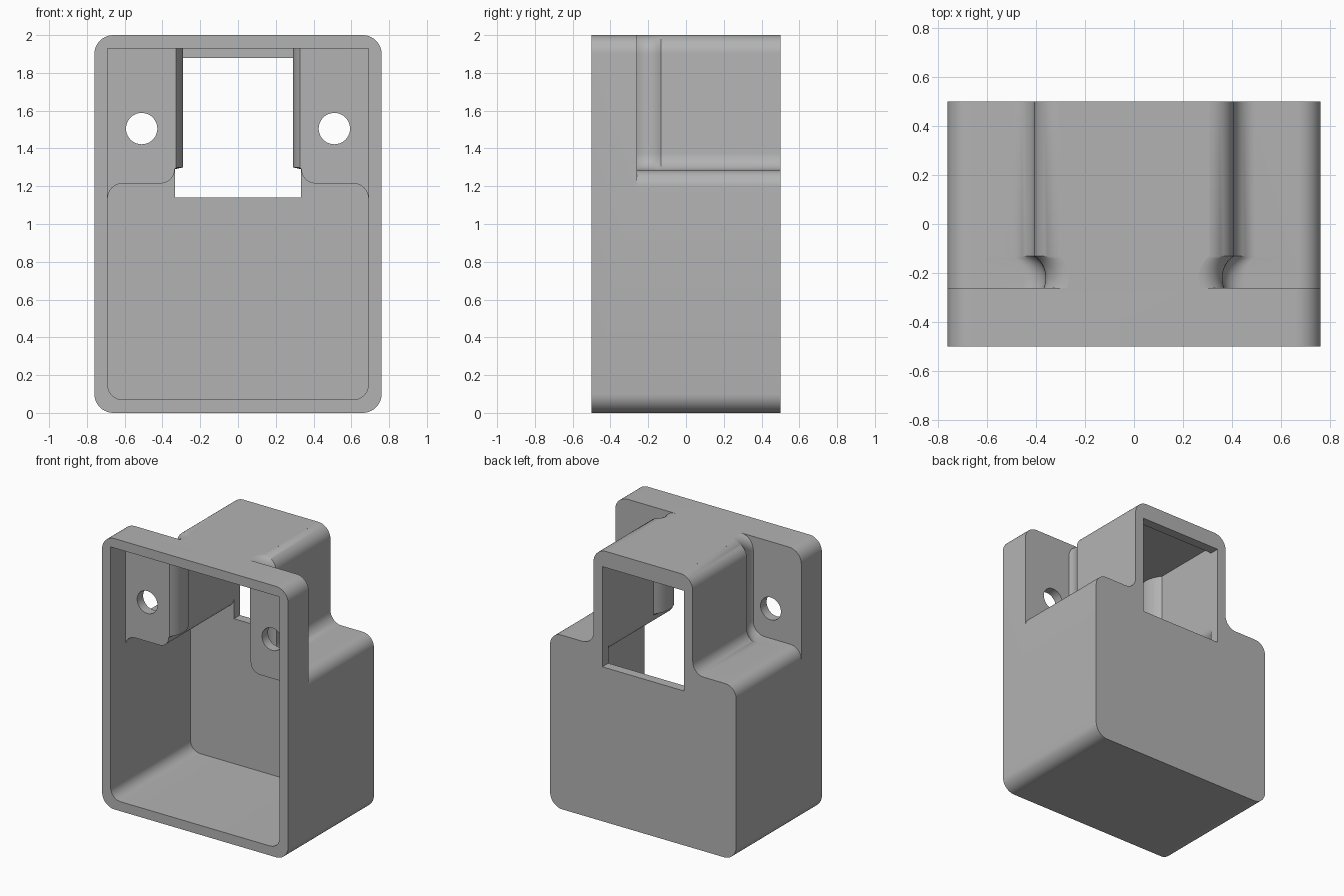
import bpy, bmesh
from math import sin, cos, pi, sqrt, radians

cube = bpy.data.objects.get("Cube")
if cube:
    bpy.data.objects.remove(cube, do_unlink=True)

plastic = bpy.data.materials.new("grey_plastic")
plastic.use_nodes = True
colour = (0.45, 0.45, 0.45, 1)
plastic.diffuse_color = colour
plastic.node_tree.nodes["Principled BSDF"].inputs["Base Color"].default_value = colour


def arc(cx, cz, r, start, end, n=10):
    """Points of a circular arc, angles in degrees."""
    angles = [radians(start + (end - start) * i / n) for i in range(n + 1)]
    return [(cx + r * cos(a), cz + r * sin(a)) for a in angles]


def loft(name, sections, mirrored=False):
    """Solid through (y, xz profile) sections, optionally repeated on the -x side."""
    bm = bmesh.new()
    for side in ((1, -1) if mirrored else (1,)):
        rings = [[bm.verts.new((side * x, y, z)) for x, z in prof] for y, prof in sections]
        for a, b in zip(rings, rings[1:]):
            for i in range(len(a)):
                j = (i + 1) % len(a)
                bm.faces.new((a[i], a[j], b[j], b[i]))
        bm.faces.new(rings[0])
        bm.faces.new(rings[-1])
    bmesh.ops.recalc_face_normals(bm, faces=bm.faces)
    mesh = bpy.data.meshes.new(name)
    bm.to_mesh(mesh)
    bm.free()
    mesh.materials.append(plastic)
    obj = bpy.data.objects.new(name, mesh)
    bpy.context.collection.objects.link(obj)
    return obj


def cut(target, cutter):
    """Subtract the cutter, bake the result and discard the cutter."""
    cutter.hide_render = True
    mod = target.modifiers.new("cut", "BOOLEAN")
    mod.operation = "DIFFERENCE"
    mod.solver = "EXACT"
    mod.object = cutter
    bpy.context.view_layer.update()
    graph = bpy.context.evaluated_depsgraph_get()
    baked = bpy.data.meshes.new_from_object(target.evaluated_get(graph))
    target.modifiers.clear()
    target.data = baked
    bpy.data.objects.remove(cutter, do_unlink=True)


def rounded_box(name, w, z0, z1, r_low, r_high, y0, y1):
    prof = arc(w - r_low, z0 + r_low, r_low, -90, 0)
    prof += arc(w - r_high, z1 - r_high, r_high, 0, 90) if r_high else [(w, z1)]
    prof += [(-x, z) for x, z in reversed(prof)]
    return loft(name, [(y0, prof), (y1, prof)])


def neck_widths(y_start, y_end, r, wide):
    """(y, half width) of the neck, pinched round the screw beside it."""
    cx, cy = 0.47, -0.22
    y_wide = cy + sqrt(r * r - (cx - wide) ** 2)
    ys = [y_start + (y_wide - y_start) * i / 14 for i in range(15)]
    rows = [(y, cx - sqrt(r * r - (y - cy) ** 2)) for y in ys]
    return rows + [(y_end, wide)]


def outer_recess(w):
    return ([(w - 0.12, 2.1)] + arc(w - 0.1, 1.9, 0.1, 88, 0)
            + arc(w + 0.09, 1.375, 0.09, 180, 270)
            + arc(0.67, 1.195, 0.09, 90, 0) + [(0.9, 1.19), (0.9, 2.1)])


def inner_shoulder(w):
    return ([(w, 2.1), (w, 1.3)] + arc(0.41, 1.29, 0.075, 180, 270)
            + arc(0.61, 1.135, 0.08, 90, 0) + [(0.9, 1.13), (0.9, 2.1)])


# Outer block with the two stepped shoulders behind the front flange
housing = rounded_box("housing", 0.76, 0, 2, 0.1, 0.1, -0.5, 0.5)
rows = neck_widths(-0.26, 0.6, 0.11, 0.405)
cut(housing, loft("shoulder_recess", [(y, outer_recess(w)) for y, w in rows], True))

# Hollow inside, following the same stepped shape
cavity = rounded_box("cavity", 0.69, 0.07, 1.93, 0.08, 0, -0.6, 0.43)
rows = neck_widths(-0.33, 0.6, 0.18, 0.335)
cut(cavity, loft("inner_shoulder", [(y, inner_shoulder(w)) for y, w in rows], True))
cut(housing, cavity)

# Rear window
window = [(-0.334, 1.14), (0.334, 1.14), (0.334, 1.88), (-0.334, 1.88)]
cut(housing, loft("window", [(0.41, window), (0.6, window)]))

# Screw holes in the flange
hole = arc(0.51, 1.505, 0.083, 0, 360, 40)[:-1]
cut(housing, loft("screw_holes", [(-0.36, hole), (-0.235, hole)], True))

bpy.ops.object.select_all(action="DESELECT")
housing.select_set(True)
bpy.context.view_layer.objects.active = housing
bpy.ops.object.shade_smooth_by_angle(angle=radians(30))
